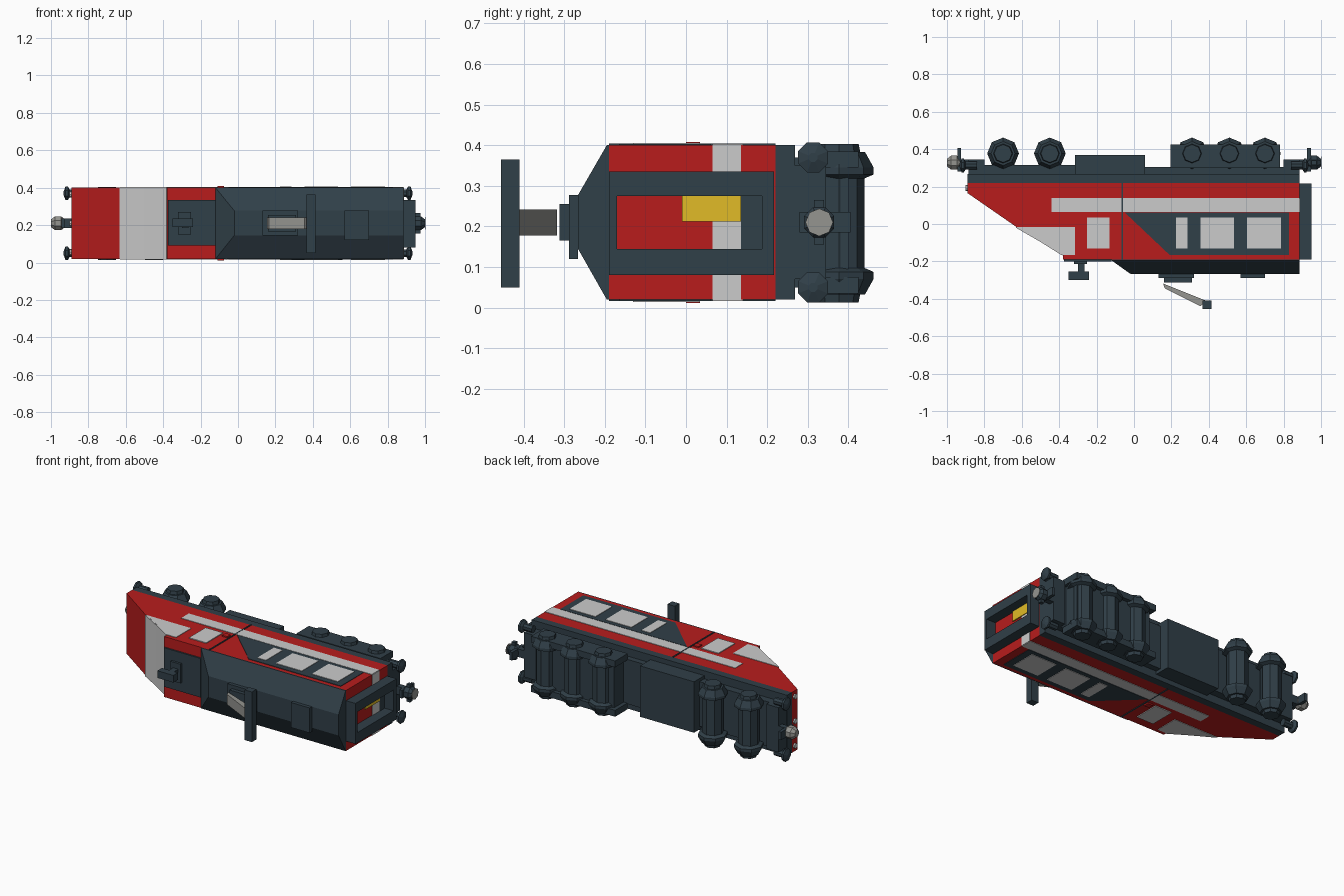
import bpy, bmesh
from math import pi, cos, sin
from mathutils import Vector, Matrix

if "Cube" in bpy.data.objects:
    bpy.data.objects.remove(bpy.data.objects["Cube"])

# The locomotive lies on its side: length = x, its "up" = -y, its width = z
ZC = 0.21


def mat(name, c):
    m = bpy.data.materials.new(name)
    m.diffuse_color = (*c, 1)
    m.use_nodes = True
    m.node_tree.nodes["Principled BSDF"].inputs["Base Color"].default_value = m.diffuse_color
    return m


RED = mat("red", (0.48, 0.012, 0.012))
DARK = mat("dark", (0.03, 0.05, 0.065))
LIGHT = mat("light", (0.7, 0.7, 0.7))
GREY = mat("grey", (0.3, 0.3, 0.28))
YELLOW = mat("yellow", (0.75, 0.5, 0.02))


def finish(name, bm, m):
    bmesh.ops.recalc_face_normals(bm, faces=bm.faces)
    me = bpy.data.meshes.new(name)
    bm.to_mesh(me)
    bm.free()
    me.materials.append(m)
    ob = bpy.data.objects.new(name, me)
    bpy.context.collection.objects.link(ob)
    return ob


def prism(name, pts, z0, z1, m):
    """Extrude an xy outline from z0 to z1."""
    bm = bmesh.new()
    f = bm.faces.new([bm.verts.new((x, y, z0)) for x, y in pts])
    r = bmesh.ops.extrude_face_region(bm, geom=[f])
    vs = [g for g in r["geom"] if isinstance(g, bmesh.types.BMVert)]
    bmesh.ops.translate(bm, verts=vs, vec=(0, 0, z1 - z0))
    return finish(name, bm, m)


def box(name, x0, x1, y0, y1, z0, z1, m):
    return prism(name, [(x0, y0), (x1, y0), (x1, y1), (x0, y1)], z0, z1, m)


def sides(name, pts, m, out=0.003):
    """Thin plate on both side walls."""
    prism(name + "_left", pts, 0.40, 0.40 + out, m)
    prism(name + "_right", pts, 0.02 - out, 0.02, m)


def rect(x0, x1, y0, y1):
    return [(x0, y0), (x1, y0), (x1, y1), (x0, y1)]


def lathe(name, prof, centre, axis, m, n=8, phase=0.0):
    """Revolve (radius, offset) points around the x or z axis."""
    bm = bmesh.new()
    rings = []
    for r, t in prof:
        ring = []
        for i in range(n):
            a = 2 * pi * i / n + phase
            p = (t, r * cos(a), r * sin(a)) if axis == "x" else (r * sin(a), r * cos(a), t)
            ring.append(bm.verts.new(Vector(centre) + Vector(p)))
        rings.append(ring)
    for a, b in zip(rings, rings[1:]):
        for i in range(n):
            bm.faces.new((a[i], a[(i + 1) % n], b[(i + 1) % n], b[i]))
    bm.faces.new(rings[0])
    bm.faces.new(rings[-1])
    return finish(name, bm, m)


# Body shell with sloped nose
slope = [(-0.89, 0.165), (-0.76, 0.075), (-0.63, -0.015), (-0.5, -0.09), (-0.38, -0.165)]
prism("body", slope + [(-0.38, -0.19), (0.885, -0.19), (0.885, 0.22), (-0.89, 0.22)], 0.02, 0.40, RED)
box("chassis", -0.89, 0.885, 0.22, 0.268, 0.02, 0.40, DARK)

# Windscreen across the slope and its side panes
w = slope[2:]
prism("windscreen", w + [(x - 0.003, y - 0.004) for x, y in reversed(w)], 0.018, 0.402, LIGHT)
sides("nose_side_pane", w + [(-0.315, -0.165), (-0.315, -0.015)], LIGHT)

# Roof as a hull with sloping shoulders and front
bm = bmesh.new()
for x in (-0.12, 0.885):
    for z in (0.02, 0.40):
        bm.verts.new((x, -0.195, z))
        bm.verts.new((x, -0.188, z))
for x in (-0.02, 0.885):
    for z in (0.145, 0.277):
        bm.verts.new((x, -0.266, z))
bmesh.ops.convex_hull(bm, input=bm.verts)
finish("roof", bm, DARK)
box("cab_roof_panel", -0.375, -0.12, -0.2, -0.19, 0.09, 0.335, DARK)

# Side livery, windows and doors
sides("stripe", rect(-0.44, 0.885, 0.065, 0.14), LIGHT)
sides("window_panel", [(-0.05, 0.062), (0.83, 0.062), (0.83, -0.165), (0.19, -0.165)], DARK)
sides("cab_door_window", rect(-0.25, -0.13, -0.13, 0.035), LIGHT, 0.005)
for i, (a, b) in enumerate([(0.225, 0.285), (0.355, 0.535), (0.605, 0.785)]):
    sides(f"window_{i}", rect(a, b, -0.13, 0.035), LIGHT, 0.006)
sides("door_seam", rect(-0.068, -0.06, -0.19, 0.22), DARK, 0.004)
sides("door_handle", rect(-0.11, -0.075, 0.0, 0.035), RED, 0.008)

# Rear end: stripe, dark band and gangway frame
box("rear_stripe", 0.885, 0.888, 0.065, 0.135, 0.02, 0.40, LIGHT)
box("rear_lower_panel", 0.885, 0.889, 0.135, 0.19, 0.145, 0.275, DARK)
box("rear_yellow_plate", 0.885, 0.893, -0.01, 0.135, 0.212, 0.275, YELLOW)
box("gangway_top", 0.885, 0.95, -0.19, -0.17, 0.08, 0.335, DARK)
box("gangway_bottom", 0.885, 0.95, 0.187, 0.217, 0.08, 0.335, DARK)
for z0, z1 in ((0.08, 0.145), (0.275, 0.335)):
    box("gangway_side", 0.885, 0.95, -0.17, 0.187, z0, z1, DARK)

# Horn on the cab roof
box("horn_stem", -0.30, -0.265, -0.26, -0.2, 0.185, 0.235, DARK)
box("horn_bar", -0.35, -0.24, -0.30, -0.255, 0.19, 0.235, DARK)
box("horn_base", -0.32, -0.25, -0.215, -0.2, 0.15, 0.27, DARK)

# Roof equipment and pantograph
box("roof_vent", 0.57, 0.70, -0.288, -0.266, 0.12, 0.277, DARK)
box("pantograph_base", 0.13, 0.32, -0.288, -0.266, 0.145, 0.277, DARK)
box("pantograph_foot", 0.16, 0.31, -0.312, -0.288, 0.165, 0.255, DARK)
prism("pantograph_arm", [(0.155, -0.318), (0.165, -0.345), (0.355, -0.44), (0.385, -0.41)], 0.178, 0.242, GREY)
box("pantograph_bow", 0.365, 0.415, -0.455, -0.41, 0.05, 0.365, DARK)

# Undercarriage
box("front_bogie_plate", -0.83, -0.31, 0.268, 0.315, 0.07, 0.35, DARK)
box("tank", -0.315, 0.06, 0.268, 0.37, 0.05, 0.37, DARK)
box("rear_bogie_plate", 0.06, 0.87, 0.268, 0.305, 0.07, 0.35, DARK)
for z in (0.035, 0.345):
    box("rear_bogie_frame", 0.195, 0.78, 0.30, 0.425, z, z + 0.04, DARK)
box("rear_bogie_core", 0.22, 0.76, 0.30, 0.40, 0.075, 0.345, DARK)

# Wheelsets: octagonal drum with flanged, tapered wheels at both ends
for i, x in enumerate((-0.70, -0.45, 0.31, 0.51, 0.70)):
    half = [(0.048, 0.195), (0.052, 0.175), (0.064, 0.175), (0.085, 0.137), (0.085, 0.12), (0.062, 0.11)]
    prof = half + [(r, -t) for r, t in reversed(half)]
    lathe(f"wheelset_{i}", prof, (x, 0.377, ZC - 0.002), "z", DARK)

# Buffers, couplings and end lights
for s in (-1, 1):
    for z in (0.05, 0.37):
        lathe("buffer", [(0.022, 0), (0.022, s * 0.06), (0.04, s * 0.07), (0.04, s * 0.082), (0.012, s * 0.092)],
              (s * 0.84, 0.313, z), "x", DARK, 8, pi / 8)
    box("buffer_beam", *sorted((s * 0.80, s * 0.885)), 0.268, 0.345, 0.07, 0.35, DARK)
    box("coupling_bar", *sorted((s * 0.88, s * 0.955)), 0.31, 0.345, 0.185, 0.235, DARK)
    lathe("coupling_knob", [(0.022, -0.038), (0.04, -0.016), (0.04, 0.016), (0.022, 0.038)],
          (s * 0.962, 0.328, ZC), "x", GREY if s < 0 else DARK, 8, pi / 8)
    box("coupling_hook", *sorted((s * 0.925, s * 0.945)), 0.28, 0.405, 0.185, 0.235, DARK)
lathe("rear_coupling_face", [(0.034, 0), (0.034, 0.003)], (0.999, 0.328, ZC), "x", GREY)
box("rear_coupling_cross", 0.95, 0.975, 0.315, 0.34, 0.155, 0.265, DARK)
for z in (0.055, ZC, 0.365):
    lathe("front_light", [(0.016, 0), (0.016, -0.01)], (-0.89, 0.193, z), "x", LIGHT)
